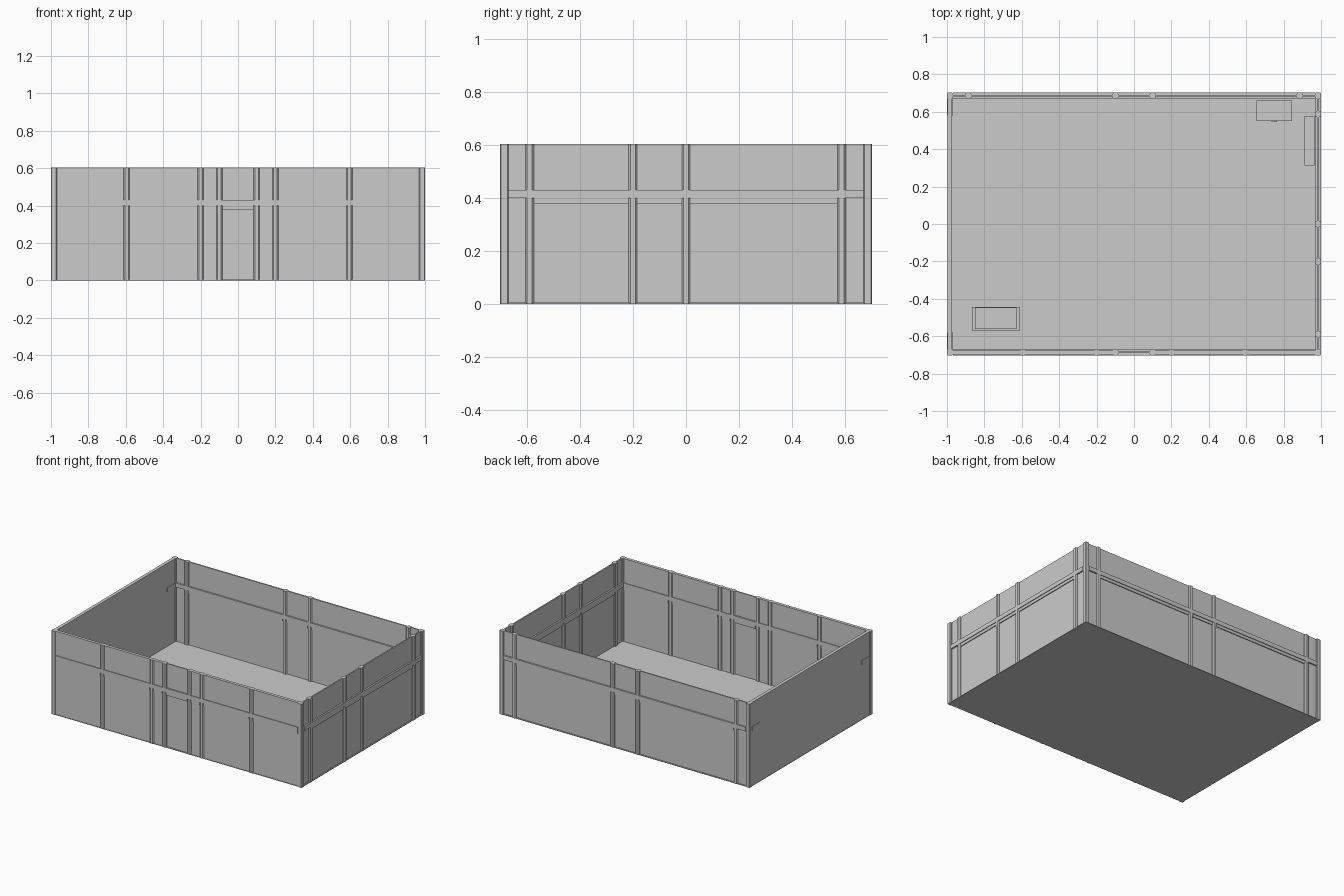
import bpy, bmesh, math
from mathutils import Matrix, Vector

if "Cube" in bpy.data.objects:
    bpy.data.objects.remove(bpy.data.objects["Cube"])

X, Y, H = 1.0, 0.702, 0.604     # half sizes and height
T = 0.032                       # frame thickness
Z0, Z1, Z2 = 0.38, 0.40, 0.43   # rail levels
FLOOR = 0.005

grey = bpy.data.materials.new("light grey")
grey.diffuse_color = (0.6, 0.6, 0.6, 1)
grey.use_nodes = True
grey.node_tree.nodes["Principled BSDF"].inputs["Base Color"].default_value = grey.diffuse_color


def finish(name, bm):
    me = bpy.data.meshes.new(name)
    bmesh.ops.recalc_face_normals(bm, faces=bm.faces)
    bm.to_mesh(me)
    bm.free()
    me.materials.append(grey)
    ob = bpy.data.objects.new(name, me)
    bpy.context.collection.objects.link(ob)
    return ob


def box(bm, lo, hi, mat=Matrix()):
    lo, hi = Vector(lo), Vector(hi)
    m = mat @ Matrix.Translation((lo + hi) / 2) @ Matrix.Diagonal((*(hi - lo), 1))
    bmesh.ops.create_cube(bm, size=1, matrix=m)


def post(bm, s, mat, w=T, chamfer=0.007):
    """Vertical post with chamfered corners, centred at s along the wall."""
    r = w / 2
    c = r - chamfer
    ring = [(r, -c), (r, c), (c, r), (-c, r), (-r, c), (-r, -c), (-c, -r), (c, -r)]
    face = bm.faces.new([bm.verts.new(mat @ Vector((s + a, b, 0))) for a, b in ring])
    top = bmesh.ops.extrude_face_region(bm, geom=[face])
    up = [v for v in top["geom"] if isinstance(v, bmesh.types.BMVert)]
    bmesh.ops.translate(bm, verts=up, vec=(0, 0, H))


def wall(name, half, mat, posts, depth, strip_depth):
    """Framed wall: posts, one rail and recessed panels; depth(mid) is panel thickness."""
    bm = bmesh.new()
    for s in posts:
        post(bm, s, mat)
    finish(name + "_posts", bm)

    bm = bmesh.new()
    e = half - T
    box(bm, (-e, -T / 2, Z1), (e, T / 2, Z2), mat)
    finish(name + "_rail", bm)

    panels, strips = bmesh.new(), bmesh.new()
    stops = [-e - T / 2] + sorted(posts) + [e + T / 2]
    for a, b in zip(stops, stops[1:]):
        a, b = a + T / 2, b - T / 2
        d = depth((a + b) / 2) / 2
        box(panels, (a, -d, Z2), (b, d, H), mat)
        box(panels, (a, -d, 0), (b, d, Z1), mat)
        if b - a > 0.12 or strip_depth == T:     # ledge under the rail
            box(strips, (a, -strip_depth / 2, Z0), (b, strip_depth / 2, Z1), mat)
    finish(name + "_panels", panels)
    finish(name + "_ledge", strips)


def place(x, y, angle=0):
    return Matrix.Translation((x, y, 0)) @ Matrix.Rotation(math.radians(angle), 4, 'Z')


# framed walls
wall("front_wall", X, place(0, -Y + T / 2), [s * p for p in (0.1, 0.2, 0.595) for s in (-1, 1)],
     lambda m: 0.009 if abs(m) < 0.05 else 0.022, T)
wall("back_wall", X, place(0, Y - T / 2), [-0.885, -0.1, 0.1, 0.885], lambda m: 0.01, 0.022)
wall("right_wall", Y, place(X - T / 2, 0, 90), [-0.59, -0.2, 0.0, 0.587], lambda m: 0.01, 0.022)

# plain left wall with short rail ends
bm = bmesh.new()
box(bm, (-X + 0.004, -Y + T, 0), (-X + T - 0.004, Y - T, H))
finish("left_wall", bm)
bm = bmesh.new()
for s in (-1, 1):
    y0, y1 = sorted((s * 0.58, s * (Y - T)))
    box(bm, (-X, y0, Z1), (-X + T, y1, Z2))
finish("left_rail_ends", bm)

# corner posts
bm = bmesh.new()
for sx in (-1, 1):
    for sy in (-1, 1):
        post(bm, 0, place(sx * (X - T / 2), sy * (Y - T / 2)), chamfer=0.004)
finish("corner_posts", bm)

# floor slab
bm = bmesh.new()
box(bm, (-X + 0.003, -Y + 0.003, 0), (X - 0.003, Y - 0.003, FLOOR))
finish("floor", bm)

# equipment box with a small front tab
bm = bmesh.new()
box(bm, (0.655, 0.55, FLOOR), (0.845, 0.66, 0.08))
box(bm, (0.735, 0.546, 0.03), (0.765, 0.55, 0.045))
finish("equipment_box", bm)

# tray with a raised inner block
bm = bmesh.new()
box(bm, (-0.865, -0.572, FLOOR), (-0.61, -0.443, 0.03))
box(bm, (-0.85, -0.562, 0.03), (-0.627, -0.447, 0.06))
finish("tray", bm)

# socket strip with six round sockets
bm = bmesh.new()
box(bm, (0.912, 0.312, FLOOR), (0.966, 0.577, 0.035))
finish("socket_strip", bm)
bm = bmesh.new()
for i in range(6):
    bmesh.ops.create_cone(bm, cap_ends=True, segments=16, radius1=0.012, radius2=0.012, depth=0.006,
                          matrix=Matrix.Translation((0.939, 0.335 + i * 0.0435, 0.038)))
finish("sockets", bm)
